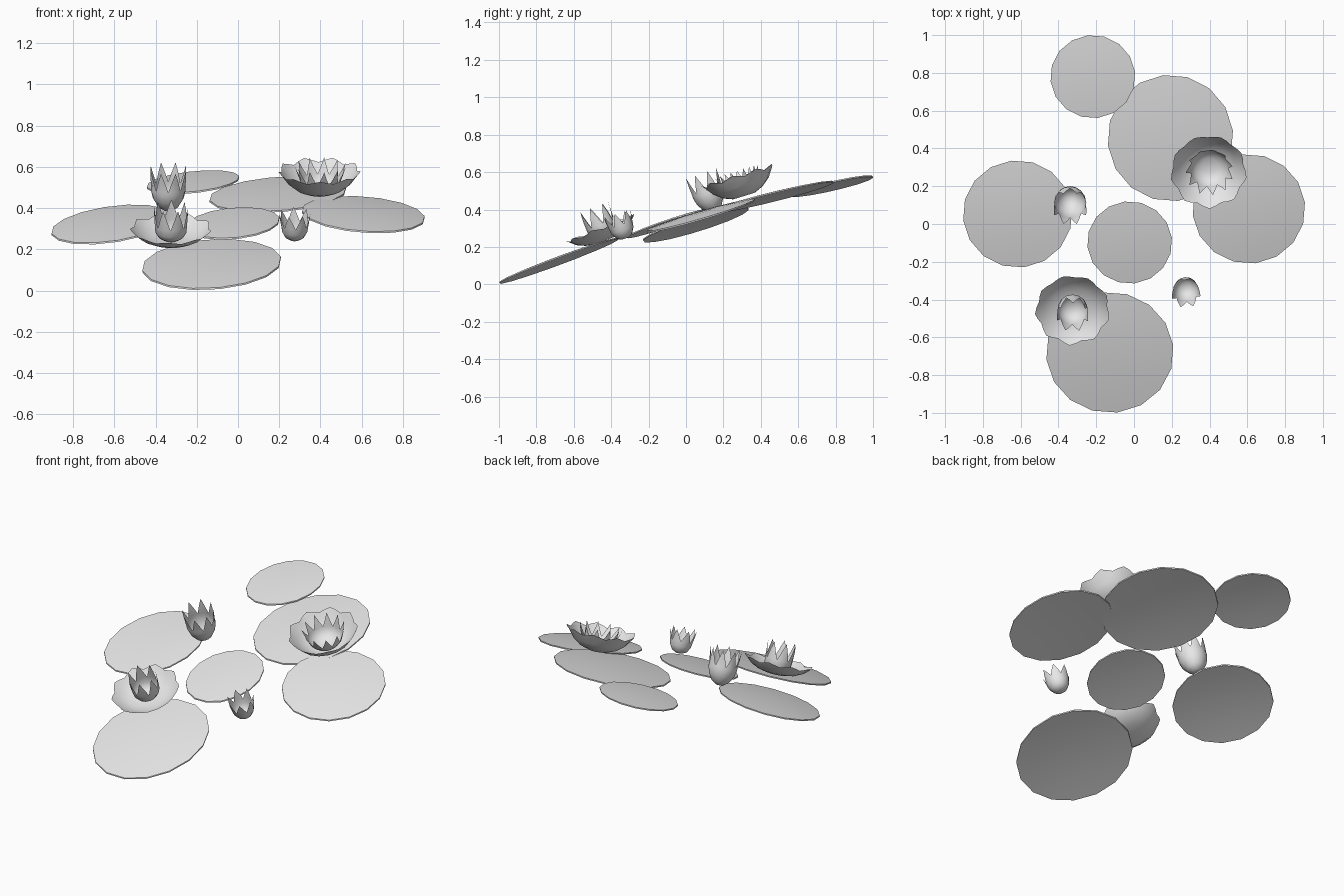
import bpy, bmesh, math
from mathutils import Matrix, Vector

if "Cube" in bpy.data.objects:
    bpy.data.objects.remove(bpy.data.objects["Cube"])

grey = bpy.data.materials.new("pale_grey")
grey.diffuse_color = (0.8, 0.8, 0.8, 1)
grey.use_nodes = True
grey.node_tree.nodes["Principled BSDF"].inputs["Base Color"].default_value = grey.diffuse_color


def finish(bm, name, angle):
    me = bpy.data.meshes.new(name)
    bm.to_mesh(me)
    bm.free()
    me.materials.append(grey)
    ob = bpy.data.objects.new(name, me)
    bpy.context.collection.objects.link(ob)
    bpy.ops.object.select_all(action='DESELECT')
    ob.select_set(True)
    bpy.context.view_layer.objects.active = ob
    bpy.ops.object.shade_smooth_by_angle(angle=math.radians(angle))
    return ob


def pad(name, c, rx, ry, sx, sy, n=16, t=0.008, dome=0.014):
    """Thin, slightly domed, sloping leaf disc; sx, sy are its slopes along x and y."""
    bm = bmesh.new()

    def ring(f, dz):
        out = []
        for i in range(n):
            a = 2 * math.pi * (i + 0.3) / n
            x, y = rx * f * math.cos(a), ry * f * math.sin(a)
            z = c[2] + sx * x + sy * y + dz + dome * (1 - f * f)
            out.append(bm.verts.new((c[0] + x, c[1] + y, z)))
        return out

    steps = (0.2, 0.5, 0.8, 1)
    rings = [ring(f, -t / 2) for f in steps] + [ring(f, t / 2) for f in steps[::-1]]
    for p, q in zip(rings, rings[1:]):
        for i in range(n):
            j = (i + 1) % n
            bm.faces.new((p[i], p[j], q[j], q[i]))
    bm.faces.new(rings[0][::-1])
    bm.faces.new(rings[-1])
    bmesh.ops.recalc_face_normals(bm, faces=bm.faces)
    finish(bm, name, 40)


def cup(name, base, tilt, profile, tip, n, turn=0.0, half=0.5):
    """Cup of n petals: profile rings (radius, height), then a pointed leaf-shaped
    tip per petal; half is the petal's half width midway up the tip."""
    bm = bmesh.new()
    m = Matrix.Translation(base) @ Matrix.Rotation(tilt, 4, 'X')

    def pt(r, z, k):
        a = math.pi * k / n + turn
        return bm.verts.new(m @ Vector((r * math.cos(a), r * math.sin(a), z)))

    k2 = 2 * n
    rings = [[pt(r, z, k) for k in range(k2)] for r, z in profile]
    bm.faces.new(rings[0][::-1])
    for p, q in zip(rings, rings[1:]):
        for i in range(k2):
            j = (i + 1) % k2
            bm.faces.new((p[i], p[j], q[j], q[i]))
    top = rings[-1]
    rm = (profile[-1][0] + tip[0]) / 2
    zm = (profile[-1][1] + tip[1]) / 2
    for i in range(0, k2, 2):
        a, b, c = top[i], top[i + 1], top[(i + 2) % k2]
        left, mid, right = (pt(rm, zm, i + 1 + s) for s in (-half, 0, half))
        t = pt(tip[0], tip[1], i + 1)
        for f in ((a, b, mid, left), (b, c, right, mid), (left, mid, t), (mid, right, t)):
            bm.faces.new(f)
    finish(bm, name, 50)


# Floating leaves
pad("leaf_back", (-0.218, 0.78, 0.525), 0.225, 0.22, 0.10, 0.225, dome=0.008)
pad("leaf_back_right", (0.193, 0.455, 0.465), 0.333, 0.335, 0.07, 0.245)
pad("leaf_right", (0.608, 0.08, 0.368), 0.299, 0.29, -0.07, 0.29)
pad("leaf_left", (-0.616, 0.053, 0.32), 0.29, 0.284, 0.13, 0.30)
pad("leaf_middle", (-0.023, -0.098, 0.325), 0.225, 0.218, 0.08, 0.335, dome=0.008)
pad("leaf_front", (-0.128, -0.68, 0.126), 0.338, 0.32, 0.06, 0.37)

# Large open flower
cup("large_flower_bowl", (0.395, 0.31, 0.472), 0.30,
    [(0.06, 0), (0.11, 0.02), (0.155, 0.055), (0.187, 0.10)], (0.203, 0.12), 9, 0.2, 0.5)
cup("large_flower_heart", (0.40, 0.312, 0.478), 0.30,
    [(0.04, 0.004), (0.075, 0.02), (0.095, 0.045), (0.1, 0.06)], (0.127, 0.137), 11, 0, 0.4)

# Front open flower
cup("front_flower_bowl", (-0.325, -0.43, 0.235), 0.38,
    [(0.06, 0), (0.11, 0.012), (0.155, 0.034), (0.183, 0.06)], (0.2, 0.076), 9, 0.1, 0.5)
cup("front_flower_heart", (-0.325, -0.428, 0.244), 0.38,
    [(0.03, 0), (0.06, 0.018), (0.077, 0.045), (0.08, 0.08)], (0.083, 0.18), 7, 0.2)

# Closed buds
cup("tall_bud", (-0.338, 0.15, 0.39), 0.33,
    [(0.02, 0), (0.05, 0.02), (0.074, 0.06), (0.084, 0.1), (0.083, 0.118)],
    (0.092, 0.215), 8)
cup("small_bud", (0.275, -0.325, 0.245), 0.33,
    [(0.02, 0), (0.045, 0.014), (0.062, 0.045), (0.067, 0.075)], (0.078, 0.142), 7, 0.3)
